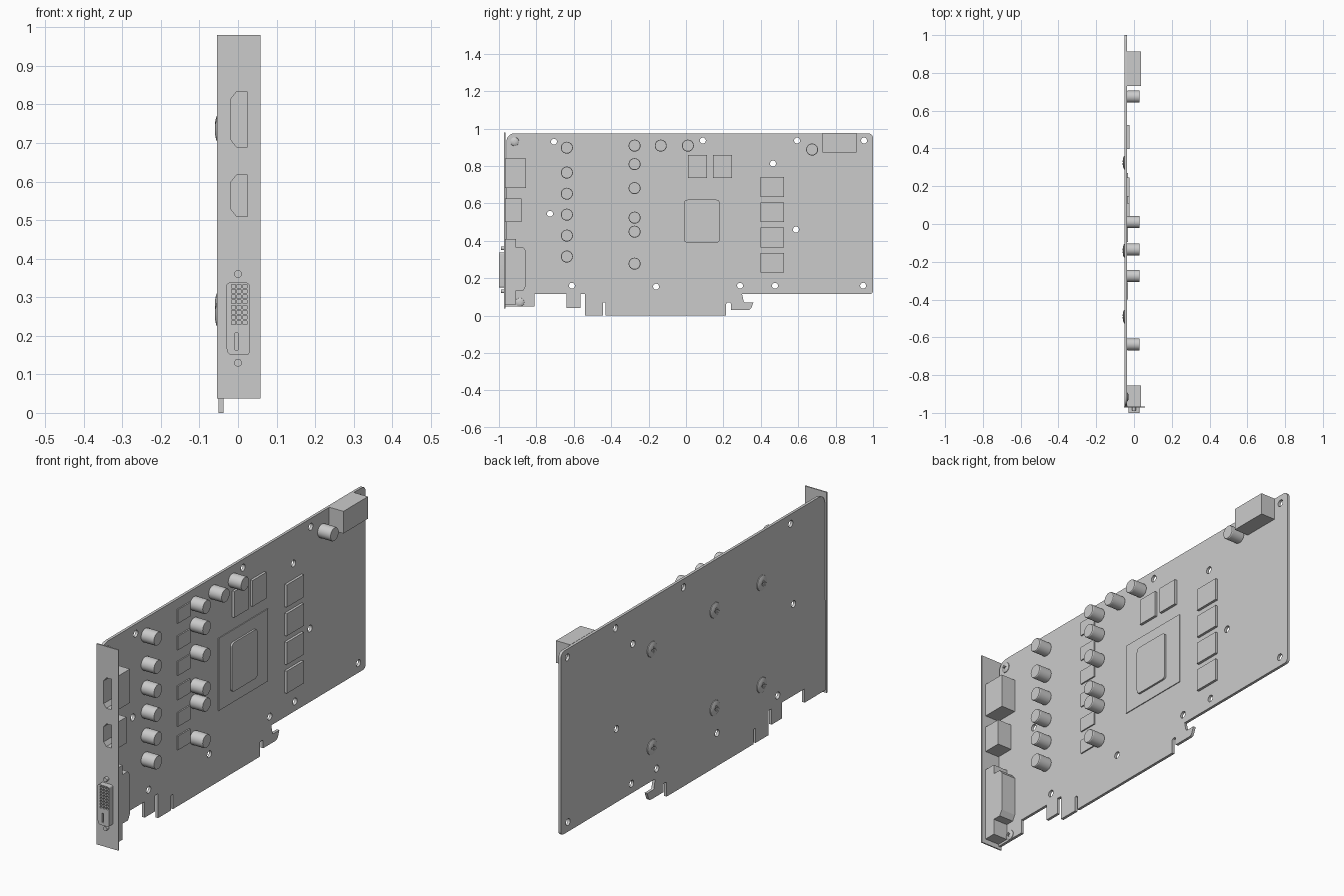
import bpy, bmesh, math
from mathutils import Matrix, Vector

if "Cube" in bpy.data.objects:
    bpy.data.objects.remove(bpy.data.objects["Cube"])

col = bpy.context.scene.collection
AXES = {  # local (u, v, w) -> world: profiles drawn in (y,z), (x,z) or (x,y)
    'x': Matrix(((0, 0, 1), (1, 0, 0), (0, 1, 0))).to_4x4(),
    'y': Matrix(((1, 0, 0), (0, 0, -1), (0, 1, 0))).to_4x4(),
    'z': Matrix.Identity(4)}


def add(name, mesh, loc=(0, 0, 0)):
    ob = bpy.data.objects.new(name, mesh)
    ob.location = loc
    col.objects.link(ob)
    return ob


def circle(u, v, r, n=20):
    return [(u + r * math.cos(2 * math.pi * i / n), v + r * math.sin(2 * math.pi * i / n)) for i in range(n)]


def rect(u0, u1, v0, v1):
    return [(u0, v0), (u1, v0), (u1, v1), (u0, v1)]


def rounded(pts, n=5):
    """Polygon whose points may carry a third value, the corner radius."""
    out = []
    for i, p in enumerate(pts):
        c = Vector(p[:2])
        if len(p) < 3:
            out.append(tuple(c))
            continue
        a = c + (Vector(pts[i - 1][:2]) - c).normalized() * p[2]
        b = c + (Vector(pts[(i + 1) % len(pts)][:2]) - c).normalized() * p[2]
        for k in range(n + 1):
            t = k / n
            out.append(tuple(a * (1 - t) ** 2 + c * 2 * t * (1 - t) + b * t * t))
    return out


def plate(name, loops, lo, hi, axis):
    """Extrude an outline with holes between two positions on an axis."""
    cu = bpy.data.curves.new(name, 'CURVE')
    cu.dimensions = '2D'
    cu.fill_mode = 'BOTH'
    cu.extrude = (hi - lo) / 2
    for pts in loops:
        s = cu.splines.new('POLY')
        s.points.add(len(pts) - 1)
        for q, p in zip(s.points, pts):
            q.co = (p[0], p[1], 0, 1)
        s.use_cyclic_u = True
    tmp = add(name + "_curve", cu)
    dg = bpy.context.evaluated_depsgraph_get()
    me = bpy.data.meshes.new_from_object(tmp.evaluated_get(dg))
    bpy.data.objects.remove(tmp)
    bm = bmesh.new()
    bm.from_mesh(me)
    bmesh.ops.remove_doubles(bm, verts=bm.verts, dist=1e-5)
    bm.transform(AXES[axis])
    mid = (lo + hi) / 2
    bmesh.ops.translate(bm, verts=bm.verts, vec=[mid if axis == a else 0 for a in 'xyz'])
    bmesh.ops.recalc_face_normals(bm, faces=bm.faces)
    bm.to_mesh(me)
    bm.free()
    return add(name, me)


def box(name, x, y, z):
    bm = bmesh.new()
    bmesh.ops.create_cube(bm, size=1)
    for v in bm.verts:
        v.co = [lo + (c + 0.5) * (hi - lo) for c, (lo, hi) in zip(v.co, (x, y, z))]
    me = bpy.data.meshes.new(name)
    bm.to_mesh(me)
    bm.free()
    return add(name, me)


def lathe(name, profile, n=24):
    """Solid of revolution about local z from (radius, height) points."""
    bm = bmesh.new()
    rings = [[bm.verts.new((u, v, h)) for u, v in circle(0, 0, r, n)] for r, h in profile]
    for a, b in zip(rings, rings[1:]):
        for i in range(n):
            bm.faces.new((a[i], a[(i + 1) % n], b[(i + 1) % n], b[i]))
    bm.faces.new(rings[0][::-1])
    bm.faces.new(rings[-1])
    me = bpy.data.meshes.new(name)
    bm.to_mesh(me)
    bm.free()
    return me


B0, B1 = -0.05, -0.037  # back and component faces of the board

# circuit board with edge connector, retention hook and mounting holes
outline = rounded([
    (-.965, .05), (-.81, .05), (-.81, .115), (-.64, .115), (-.64, .04), (-.565, .04),
    (-.565, .115), (-.54, .115), (-.54, 0), (-.445, 0), (-.445, .07, .006), (-.43, .07, .006),
    (-.43, 0), (.215, 0), (.215, .07, .01), (.24, .07, .01), (.24, .03), (.345, .03, .015),
    (.36, .07), (.31, .07, .008), (.30, .115), (1, .115, .02), (1, .975, .03), (-.96, .975, .05)])
holes = [(-.706, .93), (.09, .936), (.594, .936), (.952, .936), (.465, .813), (-.727, .545),
         (.588, .46), (-.61, .16), (-.16, .155), (.289, .16), (.476, .16), (.947, .16)]
plate("circuit_board", [outline] + [circle(y, z, .016) for y, z in holes], B0, B1, 'x')


# slot bracket with two chamfered port openings
def port(z0, z1):
    return [(.024, z0), (.024, z1), (-.004, z1), (-.018, z1 - .018), (-.018, z0 + .018), (-.004, z0)]


ports = [("upper", .69, .833, -.855), ("lower", .51, .617, -.88)]
plate("slot_bracket", [rect(-.054, .058, .037, .98)] + [port(a, b) for _, a, b, _ in ports],
      -.972, -.966, 'y')

# hollow port sockets behind the bracket
for label, a, b, back in ports:
    plate(label + "_port_socket", [rect(B1, .037, a - .008, b + .008), port(a, b)], -.966, back - .02, 'y')
    box(label + "_port_back", (B1, .037), (back - .02, back), (a - .008, b + .008))

# large display socket: rear housing, front shell with pin holes, two jack screws
plate("display_socket_housing", [rounded([
    (-.966, .06), (-.91, .06), (-.91, .135), (-.87, .135), (-.855, .16),
    (-.855, .345), (-.87, .365), (-.91, .365), (-.91, .41), (-.966, .41)])], B1, .037, 'x')
pins = [rect(x - .005, x + .005, z - .0045, z + .0045)
        for x in (-.012, .003, .018) for z in [.234 + .0135 * i for i in range(8)]]
shell = rounded([(-.024, .15, .01), (.03, .15, .01), (.03, .338, .01), (-.03, .338, .01), (-.03, .165, .01)])
plate("display_socket_shell", [shell, rect(-.008, 0, .163, .207)] + pins, -1, -.972, 'y')
for z in (.36, .13):
    plate("jack_screw", [circle(0, z, .01)], -.988, -.97, 'y')

# capacitors, standing out along x
cap_mesh = lathe("capacitor", [(.03, 0), (.032, .003), (.032, .064), (.03, .067)])
caps = [(-.637, z) for z in (.898, .765, .652, .54, .428, .316)]
caps += [(-.275, z) for z in (.909, .81, .682, .524, .449, .278)]
caps += [(-.135, .909), (.01, .909), (.674, .888)]
for y, z in caps:
    add("capacitor", cap_mesh, (B1, y, z)).rotation_euler = (0, math.pi / 2, 0)

# power regulator chips
for z in (.895, .77, .65, .535, .41, .30):
    box("regulator_chip", (B1, -.031), (-.40, -.31), (z - .033, z + .033))

# main processor: thin substrate and rounded lid
box("processor_substrate", (B1, -.033), (-.095, .27), (.335, .675))
plate("processor_lid", [rounded([(-.01, .39, .02), (.18, .39, .02), (.18, .62, .02), (-.01, .62, .02)])],
      -.033, -.024, 'x')

# memory chips
for y in (.01, .145):
    box("memory_chip", (B1, -.025), (y, y + .102), (.735, .858))
for z in (.23, .365, .5, .635):
    box("memory_chip", (B1, -.025), (.398, .525), (z, z + .105))

# power connector
box("power_connector", (B1, .037), (.73, .912), (.872, .976))

# domed screws with a cross recess
screw = add("screw_blank", lathe("screw", [(.036, 0), (.035, .003), (.026, .007), (.013, .0095), (.004, .01)]))
a, b = .003, .014
cross = [(a, a), (a, b), (-a, b), (-a, a), (-b, a), (-b, -a), (-a, -a), (-a, -b), (a, -b), (a, -a), (b, -a), (b, a)]
cutter = plate("cross_cutter", [cross], .004, .02, 'z')
cutter.hide_render = True
mod = screw.modifiers.new("recess", 'BOOLEAN')
mod.operation, mod.object, mod.solver = 'DIFFERENCE', cutter, 'EXACT'
dg = bpy.context.evaluated_depsgraph_get()
screw_mesh = bpy.data.meshes.new_from_object(screw.evaluated_get(dg))
bpy.data.objects.remove(screw)
bpy.data.objects.remove(cutter)
for y, zs in ((.325, (.735, .275)), (-.142, (.74, .28)), (-.49, (.735, .255))):
    for z in zs:
        add("back_screw", screw_mesh, (B0, y, z)).rotation_euler = (0, -math.pi / 2, 0)
for y, z in ((-.916, .93), (-.888, .072)):
    s = add("bracket_screw", screw_mesh, (B1, y, z))
    s.rotation_euler = (0, math.pi / 2, 0)
    s.scale = (.65, .65, .9)

# smooth the round parts, keep edges sharp
bpy.ops.object.select_all(action='DESELECT')
for ob in col.objects:
    ob.select_set(True)
bpy.context.view_layer.objects.active = col.objects[0]
bpy.ops.object.shade_smooth_by_angle(angle=math.radians(30))
